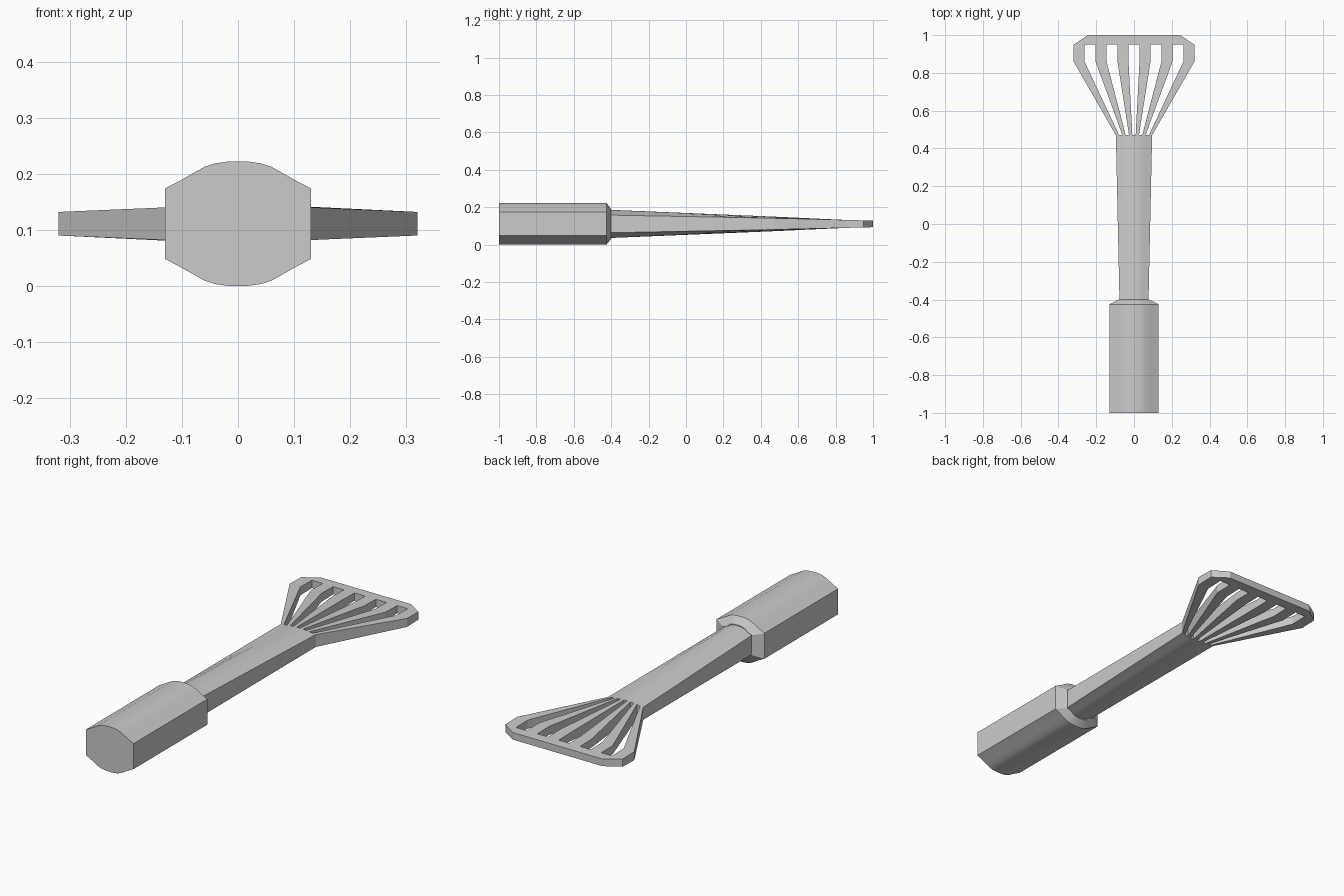
import bpy, bmesh

if "Cube" in bpy.data.objects:
    bpy.data.objects.remove(bpy.data.objects["Cube"])

ZC = 0.111
# Half of the domed cross-section: (fraction of half width, fraction of dome height)
DOME = [(0, 1), (0.15, 0.99), (0.31, 0.93), (0.46, 0.80), (0.65, 0.51), (0.82, 0.25), (1, 0)]


def dome(u):
    u = min(abs(u), 1)
    for (a, fa), (b, fb) in zip(DOME, DOME[1:]):
        if u <= b:
            return fa + (fb - fa) * (u - a) / (b - a)
    return 0


def lofted_slab(name, rows, columns, is_hole=lambda i, j: False):
    """Closed slab. rows: (y, half width, half edge height, half centre height)."""
    bm = bmesh.new()

    def layer(sign):
        return [[bm.verts.new((u * w, y, ZC + sign * (e + (c - e) * dome(u))))
                 for u in columns] for y, w, e, c in rows]

    top, bottom = layer(1), layer(-1)
    nj, ni = len(rows) - 1, len(columns) - 1
    solid = {(i, j) for i in range(ni) for j in range(nj) if not is_hole(i, j)}
    for i, j in solid:
        ring = [(i, j), (i + 1, j), (i + 1, j + 1), (i, j + 1)]
        bm.faces.new([top[b][a] for a, b in ring])
        bm.faces.new([bottom[b][a] for a, b in reversed(ring)])
        # walls wherever the neighbouring cell is empty
        for k, step in enumerate([(0, -1), (1, 0), (0, 1), (-1, 0)]):
            if (i + step[0], j + step[1]) not in solid:
                (a, b), (c, d) = ring[k], ring[(k + 1) % 4]
                bm.faces.new([top[d][c], top[b][a], bottom[b][a], bottom[d][c]])
    for v in [v for v in bm.verts if not v.link_faces]:
        bm.verts.remove(v)
    bmesh.ops.recalc_face_normals(bm, faces=bm.faces)
    mesh = bpy.data.meshes.new(name)
    bm.to_mesh(mesh)
    bm.free()
    obj = bpy.data.objects.new(name, mesh)
    bpy.context.collection.objects.link(obj)
    bpy.ops.object.select_all(action='DESELECT')
    obj.select_set(True)
    bpy.context.view_layer.objects.active = obj
    bpy.ops.object.shade_smooth_by_angle(angle=0.35)
    return obj


dome_columns = [-u for u, _ in reversed(DOME[1:])] + [u for u, _ in DOME]
head_columns = [-1 + 2 * i / 11 for i in range(12)]

# Thick grip with a bevelled front shoulder
lofted_slab("grip", [(-1, 0.13, 0.063, 0.111), (-0.425, 0.13, 0.063, 0.111),
                     (-0.4, 0.08, 0.049, 0.079)], dome_columns)

# Tapering shaft
lofted_slab("shaft", [(-0.4, 0.077, 0.047, 0.075), (0.47, 0.096, 0.0305, 0.039)],
            dome_columns)

# Flared head: every second column is an open slot, closed by the end bar
lofted_slab("slotted_head", [(0.47, 0.096, 0.0305, 0.039), (0.86, 0.32, 0.021, 0.021),
                             (0.95, 0.32, 0.019, 0.019), (1.0, 0.245, 0.0175, 0.0175)],
            head_columns, lambda i, j: i % 2 == 1 and j < 2)
